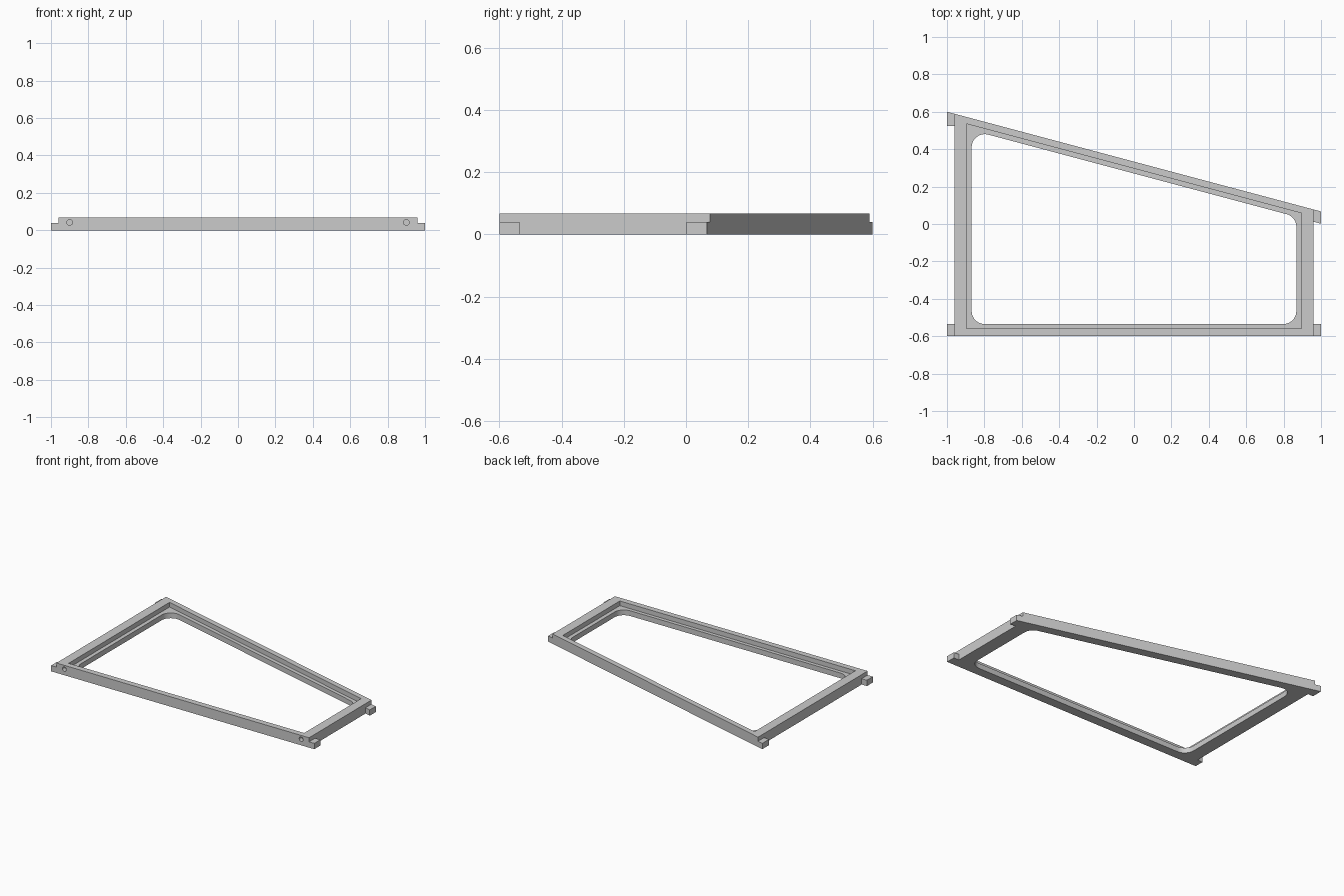
import bpy, bmesh, math
from mathutils import Vector

cube = bpy.data.objects.get("Cube")
if cube:
    bpy.data.objects.remove(cube, do_unlink=True)

HEIGHT, LEDGE_Z, TAB_Z = 0.068, 0.036, 0.04
BODY_X, FRONT_Y, SLOPE = 0.96, -0.6, -0.2666

grey = bpy.data.materials.new("plain_grey")
grey.use_nodes = True
colour = (0.6, 0.6, 0.6, 1)
grey.diffuse_color = colour
grey.node_tree.nodes["Principled BSDF"].inputs["Base Color"].default_value = colour


def slant(offset, x):
    """Height of a line parallel to the slanted back edge."""
    return offset + SLOPE * x


def trapezoid(half_width, front, offset):
    w = half_width
    return [(-w, front), (w, front), (w, slant(offset, w)), (-w, slant(offset, -w))]


def rounded(points, radius, steps=10):
    """Round every corner of a convex, counter-clockwise outline."""
    result = []
    for i, point in enumerate(points):
        p = Vector(point)
        a = (Vector(points[i - 1]) - p).normalized()
        b = (Vector(points[(i + 1) % len(points)]) - p).normalized()
        half = a.angle(b) / 2
        centre = p + (a + b).normalized() * radius / math.sin(half)
        start = p + a * radius / math.tan(half) - centre
        sweep = math.pi - 2 * half
        for k in range(steps + 1):
            t = sweep * k / steps
            c, s = math.cos(t), math.sin(t)
            result.append((centre.x + start.x * c - start.y * s,
                           centre.y + start.x * s + start.y * c))
    return result


def prism(name, outline, bottom, top):
    bm = bmesh.new()
    face = bm.faces.new([bm.verts.new((x, y, bottom)) for x, y in outline])
    extruded = bmesh.ops.extrude_face_region(bm, geom=[face])
    moved = [v for v in extruded["geom"] if isinstance(v, bmesh.types.BMVert)]
    bmesh.ops.translate(bm, verts=moved, vec=(0, 0, top - bottom))
    bmesh.ops.recalc_face_normals(bm, faces=bm.faces[:])
    mesh = bpy.data.meshes.new(name)
    bm.to_mesh(mesh)
    bm.free()
    mesh.materials.append(grey)
    obj = bpy.data.objects.new(name, mesh)
    bpy.context.collection.objects.link(obj)
    return obj


# Solid blank spanning the tabs
frame = prism("frame", trapezoid(1, FRONT_Y, 0.3335), 0, HEIGHT)

# Stepped opening: panel recess, then the round-cornered window through the ledge
cutters = [
    prism("recess_cutter", trapezoid(0.895, -0.56, 0.2965), LEDGE_Z, 0.2),
    prism("window_cutter", rounded(trapezoid(0.868, -0.535, 0.27), 0.07), -0.1, 0.2),
]

# Side notches that leave four low corner tabs
left_notch = [(-1.1, -0.535), (-BODY_X, -0.535), (-BODY_X, 0.525), (-1.1, 0.525)]
right_notch = [(BODY_X, -0.535), (1.1, -0.535),
               (1.1, slant(0.268, 1.1)), (BODY_X, slant(0.268, BODY_X))]
cutters.append(prism("left_notch_cutter", left_notch, -0.1, 0.2))
cutters.append(prism("right_notch_cutter", right_notch, -0.1, 0.2))
for side, label in ((-1, "left"), (1, "right")):
    x0, x1 = sorted((side * BODY_X, side * 1.2))
    strip = [(x0, -1), (x1, -1), (x1, 1), (x0, 1)]
    cutters.append(prism(label + "_tab_step_cutter", strip, TAB_Z, 0.3))

    # Blind pin holes in the front rail
    bpy.ops.mesh.primitive_cylinder_add(
        vertices=24, radius=0.015, depth=0.06,
        location=(side * 0.9, FRONT_Y, 0.042), rotation=(math.pi / 2, 0, 0))
    hole = bpy.context.object
    hole.name = label + "_pin_hole_cutter"
    hole.data.materials.append(grey)
    cutters.append(hole)

for cutter in cutters:
    cut = frame.modifiers.new(cutter.name, 'BOOLEAN')
    cut.operation = 'DIFFERENCE'
    cut.solver = 'EXACT'
    cut.object = cutter

# Bake the cuts and remove the helpers
bpy.context.view_layer.update()
evaluated = frame.evaluated_get(bpy.context.evaluated_depsgraph_get())
finished = bpy.data.meshes.new_from_object(evaluated)
frame.modifiers.clear()
frame.data = finished
for cutter in cutters:
    bpy.data.objects.remove(cutter, do_unlink=True)

# Smooth only the rounded corners
bpy.ops.object.select_all(action='DESELECT')
frame.select_set(True)
bpy.context.view_layer.objects.active = frame
bpy.ops.object.shade_smooth_by_angle(angle=math.radians(30))
